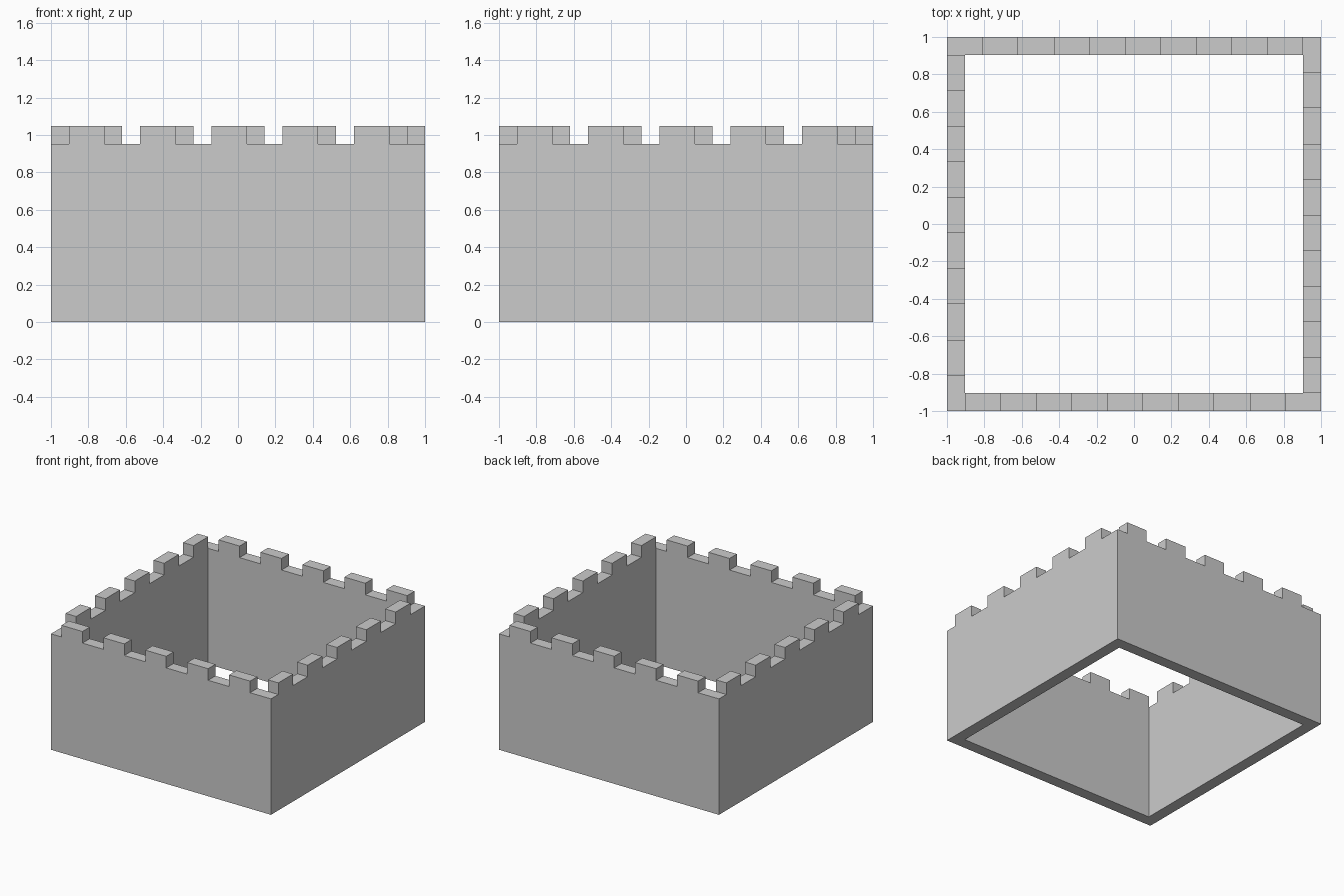
import bpy, bmesh, math

if "Cube" in bpy.data.objects:
    bpy.data.objects.remove(bpy.data.objects["Cube"])

N = 21                # wall cells per side
T = 2 / N             # cell size = wall thickness = battlement height
WALL_H = 10 * T


def cell(face):
    c = face.calc_center_median()
    return int((c.x + 1) / T), int((c.y + 1) / T)


def is_merlon(face):
    # Two cells up, two down, running round the wall like a pinwheel
    i, j = cell(face)
    last = N - 1
    runs = [(j == 0, i), (i == last, j), (j == last, last - i), (i == 0, last - j)]
    return any(on_wall and k % 4 in (1, 2) for on_wall, k in runs)


def extrude_up(bm, faces, height):
    geom = bmesh.ops.extrude_face_region(bm, geom=faces)["geom"]
    verts = [g for g in geom if isinstance(g, bmesh.types.BMVert)]
    bmesh.ops.translate(bm, verts=verts, vec=(0, 0, height))
    return [g for g in geom if isinstance(g, bmesh.types.BMFace)]


# Square ring footprint
bm = bmesh.new()
bmesh.ops.create_grid(bm, x_segments=N, y_segments=N, size=1)
inner = [f for f in bm.faces if all(0 < k < N - 1 for k in cell(f))]
bmesh.ops.delete(bm, geom=inner, context='FACES')

# Walls, then battlements
top = extrude_up(bm, bm.faces[:], WALL_H)
extrude_up(bm, [f for f in top if is_merlon(f)], T)

# Clean flat faces
bmesh.ops.recalc_face_normals(bm, faces=bm.faces[:])
bmesh.ops.dissolve_limit(bm, angle_limit=math.radians(1),
                         verts=bm.verts[:], edges=bm.edges[:])
mesh = bpy.data.meshes.new("castle_wall")
bm.to_mesh(mesh)
bm.free()
bpy.context.collection.objects.link(bpy.data.objects.new("castle_wall", mesh))
